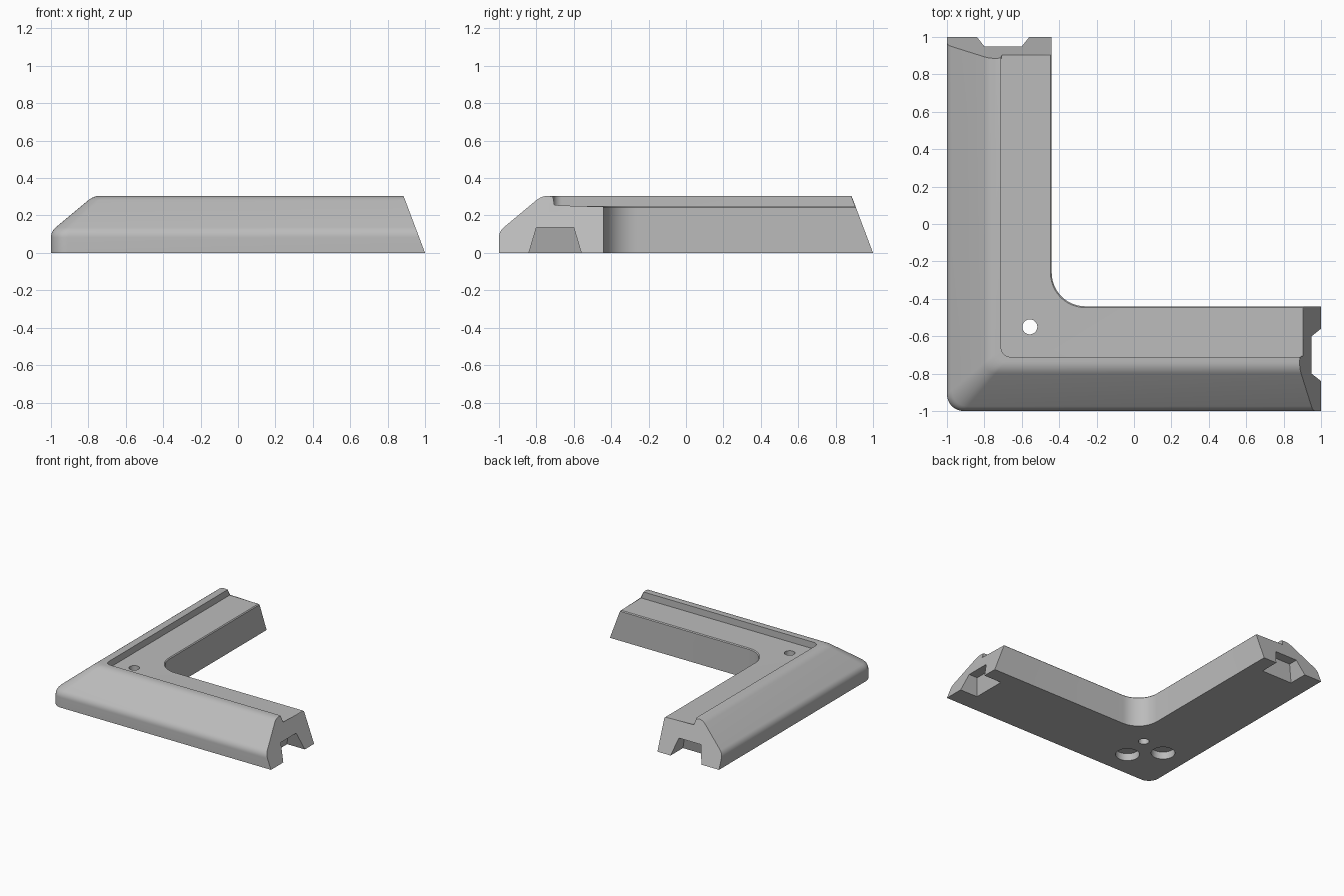
import bpy, bmesh, math
from mathutils import Vector

if "Cube" in bpy.data.objects:
    bpy.data.objects.remove(bpy.data.objects["Cube"], do_unlink=True)

GREY = (0.5, 0.5, 0.5, 1)
mat = bpy.data.materials.new("plain grey")
mat.use_nodes = True
mat.diffuse_color = GREY
mat.node_tree.nodes["Principled BSDF"].inputs["Base Color"].default_value = GREY

LEAN = 0.377      # slope of the cut arm ends
INNER = 0.56      # arm width


def make_object(name, bm):
    bmesh.ops.recalc_face_normals(bm, faces=bm.faces)
    mesh = bpy.data.meshes.new(name)
    bm.to_mesh(mesh)
    bm.free()
    mesh.materials.append(mat)
    obj = bpy.data.objects.new(name, mesh)
    bpy.context.collection.objects.link(obj)
    return obj


def rounded(prev, corner, nxt, radius, steps=6):
    """Points of a fillet at one profile corner."""
    p, c, n = Vector(prev), Vector(corner), Vector(nxt)
    if radius == 0:
        return [c]
    u, v = (p - c).normalized(), (n - c).normalized()
    half = u.angle(v) / 2
    centre = c + (u + v).normalized() * radius / math.sin(half)
    a, b = c + u * radius / math.tan(half) - centre, c + v * radius / math.tan(half) - centre
    return [centre + (a.lerp(b, i / steps)).normalized() * radius for i in range(steps + 1)]


# Arm cross-section: distance from outer edge, height, fillet radius
corners = [(0, 0, 0), (0, 0.115, 0.07), (0.228, 0.305, 0.1), (0.29, 0.305, 0),
           (0.29, 0.25, 0), (INNER - 0.007, 0.25, 0), (INNER, 0.243, 0), (INNER, 0, 0)]
profile = []
for i, (d, z, r) in enumerate(corners):
    profile += rounded(corners[i - 1][:2], (d, z), corners[(i + 1) % len(corners)][:2], r)


def corner_radius(d):
    return 0.74 - d if d > 0.4 else 0.09 - 0.15 * d


# Sweep the section along one arm, round the corner and along the other
bm = bmesh.new()
rows = []
for d, z in profile:
    r, c, end = corner_radius(d), d - 1, 1 - LEAN * z
    path = [(c, end)]
    for i in range(13):
        a = math.pi * (1 + i / 24)
        path.append((c + r + r * math.cos(a), c + r + r * math.sin(a)))
    path.append((end, c))
    rows.append([bm.verts.new((x, y, z)) for x, y in path])
for row, nxt in zip(rows, rows[1:] + rows[:1]):
    for i in range(len(row) - 1):
        bm.faces.new((row[i], row[i + 1], nxt[i + 1], nxt[i]))
caps = [bm.faces.new([row[i] for row in rows]) for i in (0, -1)]

# Soften the upper edges of the two ends
edges = [e for f in caps for e in f.edges if min(v.co.z for v in e.verts) > 0.245]
bmesh.ops.bevel(bm, geom=edges, offset=0.006, segments=2, affect='EDGES', profile=0.5)
frame = make_object("corner_ramp", bm)


# Cutters: tapered end notches, fixing hole, underside sockets
def notch(swap):
    bm = bmesh.new()
    for z, back, half in ((-0.01, 0.837, 0.143), (0.135, 0.87, 0.1)):
        for x, y in ((back, -0.7 - half), (back, -0.7 + half), (1.1, -0.7 - half), (1.1, -0.7 + half)):
            bm.verts.new((y, x, z) if swap else (x, y, z))
    bmesh.ops.convex_hull(bm, input=bm.verts)
    return make_object("notch_cutter", bm)


def hole(x, y, radius, top):
    bm = bmesh.new()
    bmesh.ops.create_cone(bm, cap_ends=True, segments=40, radius1=radius, radius2=radius, depth=top + 0.1)
    bmesh.ops.translate(bm, verts=bm.verts, vec=(x, y, (top - 0.1) / 2))
    return make_object("hole_cutter", bm)


cutters = [notch(False), notch(True), hole(-0.557, -0.55, 0.04, 0.4),
           hole(-0.59, -0.78, 0.09, 0.06), hole(-0.78, -0.59, 0.09, 0.06)]
bpy.context.view_layer.objects.active = frame
for cutter in cutters:
    cutter.hide_render = True
    mod = frame.modifiers.new("cut", 'BOOLEAN')
    mod.operation, mod.solver, mod.object = 'DIFFERENCE', 'EXACT', cutter
    bpy.ops.object.modifier_apply(modifier=mod.name)
    bpy.data.objects.remove(cutter, do_unlink=True)

bpy.ops.object.select_all(action='DESELECT')
frame.select_set(True)
bpy.ops.object.shade_smooth_by_angle(angle=math.radians(30))
